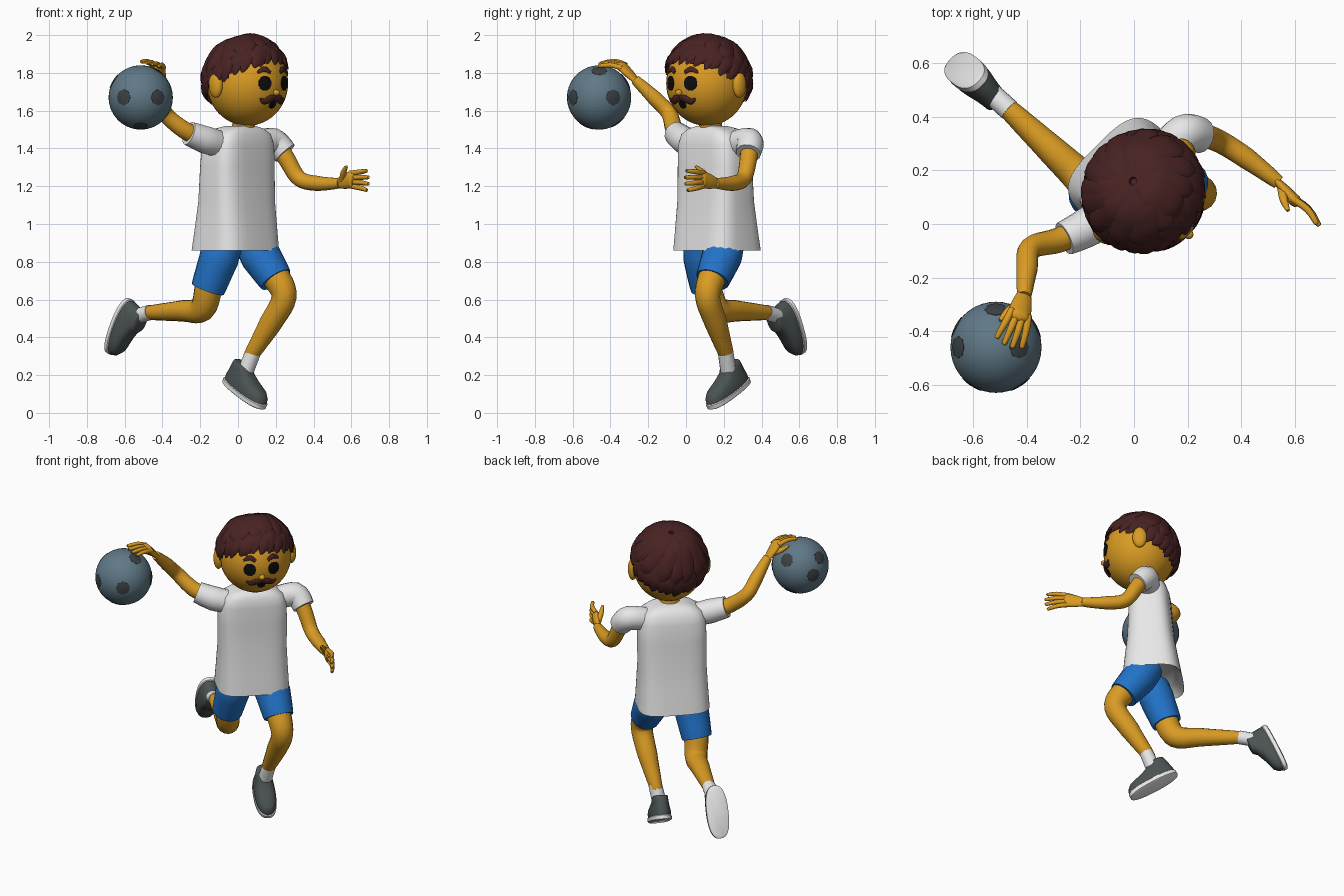
import bpy, bmesh, math, random
from mathutils import Vector, Matrix

random.seed(4)
if "Cube" in bpy.data.objects:
    bpy.data.objects.remove(bpy.data.objects["Cube"])


def material(name, *rgb):
    m = bpy.data.materials.new(name)
    m.use_nodes = True
    m.diffuse_color = (*rgb, 1)
    m.node_tree.nodes["Principled BSDF"].inputs["Base Color"].default_value = (*rgb, 1)
    return m


SKIN = material("golden skin", .70, .33, .017)
HAIR = material("dark brown hair", .065, .016, .016)
WHITE = material("white cloth", .8, .8, .8)
BLUE = material("blue shorts", .016, .17, .58)
SHOE = material("charcoal shoe", .07, .085, .085)
BALL = material("slate ball", .117, .19, .24)
SPOT = material("dark slate spot", .045, .055, .062)
BLACK = material("black", .004, .004, .004)


def finish(bm, name, mat, matrix=Matrix(), angle=45):
    bm.transform(matrix)
    bmesh.ops.recalc_face_normals(bm, faces=bm.faces)
    mesh = bpy.data.meshes.new(name)
    bm.to_mesh(mesh)
    bm.free()
    mesh.materials.append(mat)
    for p in mesh.polygons:
        p.use_smooth = True
    mesh.set_sharp_from_angle(angle=math.radians(angle))
    ob = bpy.data.objects.new(name, mesh)
    bpy.context.collection.objects.link(ob)
    return ob


def skin_rings(bm, rings):
    """Bridge equal rings of points and close both ends."""
    loops = [[bm.verts.new(p) for p in ring] for ring in rings]
    n = len(loops[0])
    for a, b in zip(loops, loops[1:]):
        for i in range(n):
            j = (i + 1) % n
            bm.faces.new((a[i], a[j], b[j], b[i]))
    bm.faces.new(loops[0])
    bm.faces.new(loops[-1])


def catmull(vals, i, t):
    a, b, c, d = (vals[max(0, min(len(vals) - 1, i + k))] for k in (-1, 0, 1, 2))
    return b + (c - a) * (t / 2) + (a * 2 - b * 5 + c * 4 - d) * (t * t / 2) \
        + (b * 3 - a - c * 3 + d) * (t ** 3 / 2)


def tube(name, pts, radii, mat, flat=1, centre=None, sides=16, steps=5):
    """Swept tube; with a centre, its thin direction points away from it."""
    pts = [Vector(p) for p in pts]
    spots = [(i, s / steps) for i in range(len(pts) - 1) for s in range(steps)]
    spots.append((len(pts) - 2, 1))
    path = [catmull(pts, i, t) for i, t in spots]
    up, rings = None, []
    for k, (p, (i, t)) in enumerate(zip(path, spots)):
        r = radii[i] * (1 - t) + radii[i + 1] * t
        tan = (path[min(k + 1, len(path) - 1)] - path[max(k - 1, 0)]).normalized()
        ref = p - Vector(centre) if centre else (up or tan.orthogonal())
        side = tan.cross(ref).normalized()
        up = side.cross(tan)
        turns = [math.tau * j / sides for j in range(sides)]
        rings.append([p + side * r * math.cos(a) + up * r * flat * math.sin(a) for a in turns])
    bm = bmesh.new()
    skin_rings(bm, rings)
    return finish(bm, name, mat)


def loft(name, rings, mat, matrix, power, sides=40):
    """Stack of superellipse rings (z, centre y, half width, half depth)."""
    def bend(v):
        return math.copysign(abs(v) ** (2 / power), v)
    turns = [math.tau * j / sides for j in range(sides)]
    bm = bmesh.new()
    skin_rings(bm, [[Vector((w * bend(math.cos(a)), y + d * bend(math.sin(a)), z))
                     for a in turns] for z, y, w, d in rings])
    return finish(bm, name, mat, matrix, 50)


def ball(name, mat, matrix):
    bm = bmesh.new()
    bmesh.ops.create_uvsphere(bm, u_segments=40, v_segments=28, radius=1)
    return finish(bm, name, mat, matrix)


def cap(name, direction, spread, mat, matrix, sides=8, lift=1.012):
    """Thin patch that hugs a unit sphere before the matrix is applied."""
    turn = Vector(direction).to_track_quat('Z', 'Y').to_matrix().to_4x4()
    bm = bmesh.new()
    rings = []
    for k in (.05, .35, .7, 1, 1.02):
        a = spread * k
        low = .97 if k > 1 else lift
        rings.append([Vector((math.sin(a) * math.cos(b), math.sin(a) * math.sin(b), math.cos(a))) * low
                      for b in [math.tau * j / sides for j in range(sides)]])
    skin_rings(bm, rings)
    return finish(bm, name, mat, matrix @ turn)


# Shirt and neck
BODY = Matrix.Translation((0, .15, 0)) @ Matrix.Rotation(math.radians(45), 4, 'Z')
loft("shirt", [(.91, .02, .17, .13), (.87, .02, .205, .165), (.86, .02, .217, .18),
               (.98, .015, .21, .163), (1.12, .01, .203, .143), (1.3, .005, .205, .13),
               (1.42, 0, .2, .125), (1.475, -.005, .178, .112), (1.505, -.01, .13, .09),
               (1.52, -.02, .07, .06)], WHITE, BODY, 3.6)
tube("neck", [(.02, .14, 1.45), (.04, .12, 1.6)], [.06, .06], SKIN)

# Sleeves and arms
tube("right_sleeve", [(-.09, .05, 1.42), (-.17, -.01, 1.445), (-.26, -.055, 1.48)], [.07, .074, .064], WHITE)
tube("left_sleeve", [(.1, .25, 1.42), (.185, .335, 1.435), (.25, .33, 1.375)], [.07, .074, .066], WHITE)
tube("right_arm", [(-.17, -.01, 1.45), (-.28, -.06, 1.495), (-.385, -.09, 1.585),
                   (-.4, -.17, 1.67), (-.41, -.27, 1.765)], [.05, .047, .042, .04, .026], SKIN)
tube("left_arm", [(.2, .34, 1.44), (.26, .33, 1.34), (.325, .305, 1.24),
                  (.42, .245, 1.215), (.54, .155, 1.215)], [.05, .046, .042, .04, .026], SKIN)


def hand(side, wrist, knuckle, reach, centre, thumb):
    wrist, knuckle, reach, thumb = map(Vector, (wrist, knuckle, reach, thumb))
    out = (knuckle - Vector(centre)).normalized()
    across = reach.cross(out).normalized()
    tube(side + "_palm", [wrist, wrist.lerp(knuckle, .5), knuckle, knuckle + reach * .15],
         [.026, .04, .046, .03], SKIN, .5, centre)
    for i in (-1.5, -.5, .5, 1.5):
        base = knuckle + across * i * .022 - reach * .1
        tip = knuckle + across * i * .034 + reach * (1.05 - .1 * abs(i))
        tube(side + "_finger", [base, base.lerp(tip, .55) + out * .012, tip, tip + reach * .04],
             [.014, .0135, .01, .004], SKIN, sides=10, steps=3)
    tube(side + "_thumb", [wrist.lerp(knuckle, .3), wrist.lerp(thumb, .65), thumb],
         [.018, .016, .007], SKIN, sides=10)


BALL_AT = (-.515, -.46, 1.67)
hand("right", (-.408, -.26, 1.755), (-.428, -.34, 1.835), (-.04, -.11, .015), BALL_AT, (-.5, -.36, 1.835))
hand("left", (.53, .163, 1.215), (.6, .088, 1.235), (.088, -.088, -.005), (.3, -.15, 1.22), (.575, .05, 1.305))

# Ball with dark patches
ball_matrix = Matrix.Translation(BALL_AT) @ Matrix.Scale(.17, 4)
ball("ball", BALL, ball_matrix)
for d in [(.55, -.84, 0), (-.55, -.84, 0), (0, -.4, -.9), (.89, .45, 0), (-.89, .45, 0),
          (.52, 0, .85), (-.85, 0, .52), (0, .85, .52), (0, .6, -.8)]:
    cap("ball_patch", d, .25, SPOT, ball_matrix)

# Shorts, legs and socks
tube("left_shorts", [(.06, .22, .92), (.12, .19, .83), (.2, .14, .705)], [.09, .108, .09], BLUE)
tube("right_shorts", [(-.06, .09, .92), (-.1, .09, .82), (-.16, .115, .655)], [.09, .105, .09], BLUE)
tube("left_leg", [(.1, .21, .84), (.2, .14, .72), (.243, .115, .61), (.17, .16, .47), (.06, .22, .29)],
     [.08, .075, .066, .06, .036], SKIN)
tube("right_leg", [(-.09, .09, .82), (-.15, .11, .68), (-.19, .165, .55), (-.3, .27, .54), (-.48, .44, .53)],
     [.08, .075, .068, .056, .036], SKIN)
tube("left_sock", [(.08, .21, .32), (.04, .225, .22)], [.041, .043], WHITE)
tube("right_sock", [(-.465, .425, .532), (-.52, .475, .515), (-.56, .51, .49)], [.041, .041, .043], WHITE)


def shoe(side, sole, toe, up):
    y = Vector(toe).normalized()
    x = y.cross(Vector(up)).normalized()
    m = Matrix((x, y, x.cross(y))).transposed().to_4x4()
    m.translation = sole
    loft(side + "_sole", [(0, 0, .056, .148), (.006, 0, .066, .16), (.028, 0, .067, .161), (.034, 0, .06, .154)],
         WHITE, m, 2.5)
    loft(side + "_shoe", [(.03, 0, .063, .156), (.055, -.002, .064, .154), (.08, -.012, .059, .14),
                          (.1, -.045, .053, .104), (.125, -.075, .048, .07), (.145, -.082, .046, .058),
                          (.15, -.082, .04, .05)], SHOE, m, 2.4)


shoe("left", (.03, .23, .09), (.62, -.62, -.48), (.35, -.35, .87))
shoe("right", (-.637, .578, .465), (-.33, .26, -.91), (.565, -.573, -.37))

# Head, ears and nose
HEAD_AT = Vector((.05, .11, 1.745))
HEAD = Matrix.Translation(HEAD_AT) @ Matrix.Rotation(math.radians(46), 4, 'Z') @ Matrix.Diagonal((.215, .215, .225, 1))


def on_head(x, z, lift=1.01):
    return HEAD @ (Vector((x, -math.sqrt(1 - x * x - z * z), z)) * lift)


def blob(name, spot, size, mat=SKIN):
    ball(name, mat, HEAD @ Matrix.Translation(spot) @ Matrix.Diagonal((*size, 1)))


ball("head", SKIN, HEAD)
blob("nose", (0, -.98, -.22), (.085, .1, .075))
for s in (-1, 1):
    blob("ear", (s * 1.04, .08, -.04), (.13, .2, .3))
    cap("eye", (s * .345, -.94, 0), .175, BLACK, HEAD, 20)
    tube("eyebrow", [on_head(s * x, z) for x, z in ((.17, .25), (.32, .33), (.5, .25))],
         [.01, .016, .006], HAIR, .5, HEAD_AT)
    tube("moustache", [on_head(s * x, z, 1.015) for x, z in ((0, -.33), (.15, -.36), (.3, -.42), (.42, -.35))],
         [.014, .021, .017, .004], HAIR, .6, HEAD_AT)
cap("mouth", (0, -.86, -.5), .11, BLACK, HEAD, 16)


# Hair shell and layered locks swirling from the crown
def hairline(a):
    return .05 + .48 * math.cos(a)


bm = bmesh.new()
bmesh.ops.create_uvsphere(bm, u_segments=40, v_segments=28, radius=1.045)
low = [f for f in bm.faces
       if f.calc_center_median().z < hairline(math.atan2(f.calc_center_median().x, -f.calc_center_median().y))]
bmesh.ops.delete(bm, geom=low, context='FACES')
finish(bm, "hair_shell", HAIR, HEAD)

crown = Vector((0, .3, .95))
for count, lift, rise, width in ((28, 1.055, -.07, .052), (17, 1.085, .22, .05)):
    for n in range(count):
        a = math.tau * (n + random.uniform(-.25, .25)) / count
        path = []
        for k in (.06, .4, .75, 1):
            b = a + (1 - k) * .55
            z = min(.9, hairline(a) + rise + random.uniform(-.05, .05))
            r = math.sqrt(1 - z * z)
            end = Vector((math.sin(b) * r, -math.cos(b) * r, z))
            path.append(HEAD @ (crown.lerp(end, k).normalized() * (lift + .03 * math.sin(3 * k))))
        tube("hair_lock", path, [.022, width, width * .9, .005], HAIR, .33, HEAD_AT, 8, 4)
